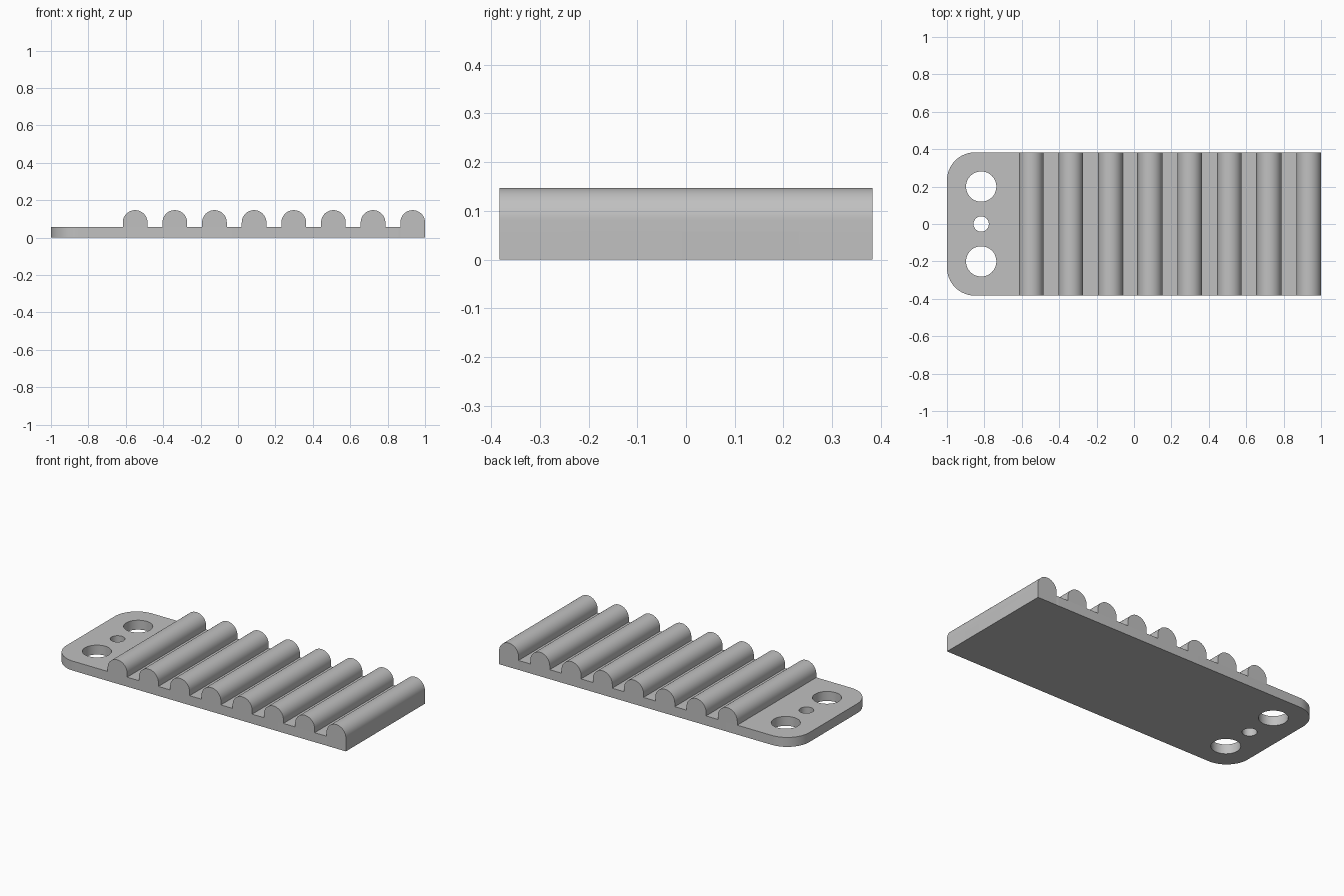
import bpy
import bmesh
from math import sin, cos, pi, radians

cube = bpy.data.objects.get("Cube")
if cube:
    bpy.data.objects.remove(cube)

HALF_X, HALF_Y = 1.0, 0.383
PLATE_H, CORNER_R = 0.058, 0.15
TOOTH_R, TOOTH_TOP = 0.066, 0.147
TOOTH_COUNT, PITCH = 8, 0.212
HOLE_X = -0.817

grey = bpy.data.materials.new("plain grey")
grey.use_nodes = True
colour = (0.53, 0.53, 0.53, 1)
grey.diffuse_color = colour
grey.node_tree.nodes["Principled BSDF"].inputs["Base Color"].default_value = colour


def arc(cx, cy, r, start, end, steps):
    """Points along a circular arc, both ends included."""
    angles = [start + (end - start) * i / steps for i in range(steps + 1)]
    return [(cx + r * cos(a), cy + r * sin(a)) for a in angles]


def prism(name, loops, to_3d, offset):
    """Fill the outline, minus any inner loops, and extrude it by offset."""
    bm = bmesh.new()
    edges = []
    for loop in loops:
        verts = [bm.verts.new(to_3d(*p)) for p in loop]
        edges += [bm.edges.new((v, verts[i - 1])) for i, v in enumerate(verts)]
    bmesh.ops.triangle_fill(bm, edges=edges, use_beauty=True)
    new = bmesh.ops.extrude_face_region(bm, geom=bm.faces[:], use_keep_orig=True)
    moved = [g for g in new["geom"] if isinstance(g, bmesh.types.BMVert)]
    bmesh.ops.translate(bm, verts=moved, vec=offset)
    bmesh.ops.recalc_face_normals(bm, faces=bm.faces[:])
    bmesh.ops.dissolve_limit(bm, angle_limit=radians(0.5),
                             verts=bm.verts[:], edges=bm.edges[:])
    mesh = bpy.data.meshes.new(name)
    bm.to_mesh(mesh)
    bm.free()
    mesh.materials.append(grey)
    obj = bpy.data.objects.new(name, mesh)
    bpy.context.collection.objects.link(obj)
    bpy.ops.object.select_all(action="DESELECT")
    obj.select_set(True)
    bpy.context.view_layer.objects.active = obj
    bpy.ops.object.shade_smooth_by_angle(angle=radians(30))
    return obj


# Base plate: rounded rectangle with two large holes and a small one
outline = []
corners = [(1, 1), (-1, 1), (-1, -1), (1, -1)]
for i, (sx, sy) in enumerate(corners):
    outline += arc(sx * (HALF_X - CORNER_R), sy * (HALF_Y - CORNER_R),
                   CORNER_R, i * pi / 2, (i + 1) * pi / 2, 16)
holes = [arc(HOLE_X, y, r, 0, 2 * pi, 48)[:-1]
         for y, r in ((-0.2, 0.081), (0, 0.041), (0.2, 0.081))]
prism("base_plate", [outline] + holes, lambda x, y: (x, y, 0), (0, 0, PLATE_H))

# Round-topped teeth across the plate; the end tooth reaches the ground
for i in range(TOOTH_COUNT):
    last = i == TOOTH_COUNT - 1
    cx = HALF_X - TOOTH_R - (TOOTH_COUNT - 1 - i) * PITCH
    foot = 0 if last else PLATE_H
    profile = arc(cx, TOOTH_TOP - TOOTH_R, TOOTH_R, 0, pi, 32)
    profile += [(cx - TOOTH_R, foot), (cx + TOOTH_R, foot)]
    prism("end_tooth" if last else f"tooth_{i + 1}", [profile],
          lambda x, z: (x, -HALF_Y, z), (0, 2 * HALF_Y, 0))
